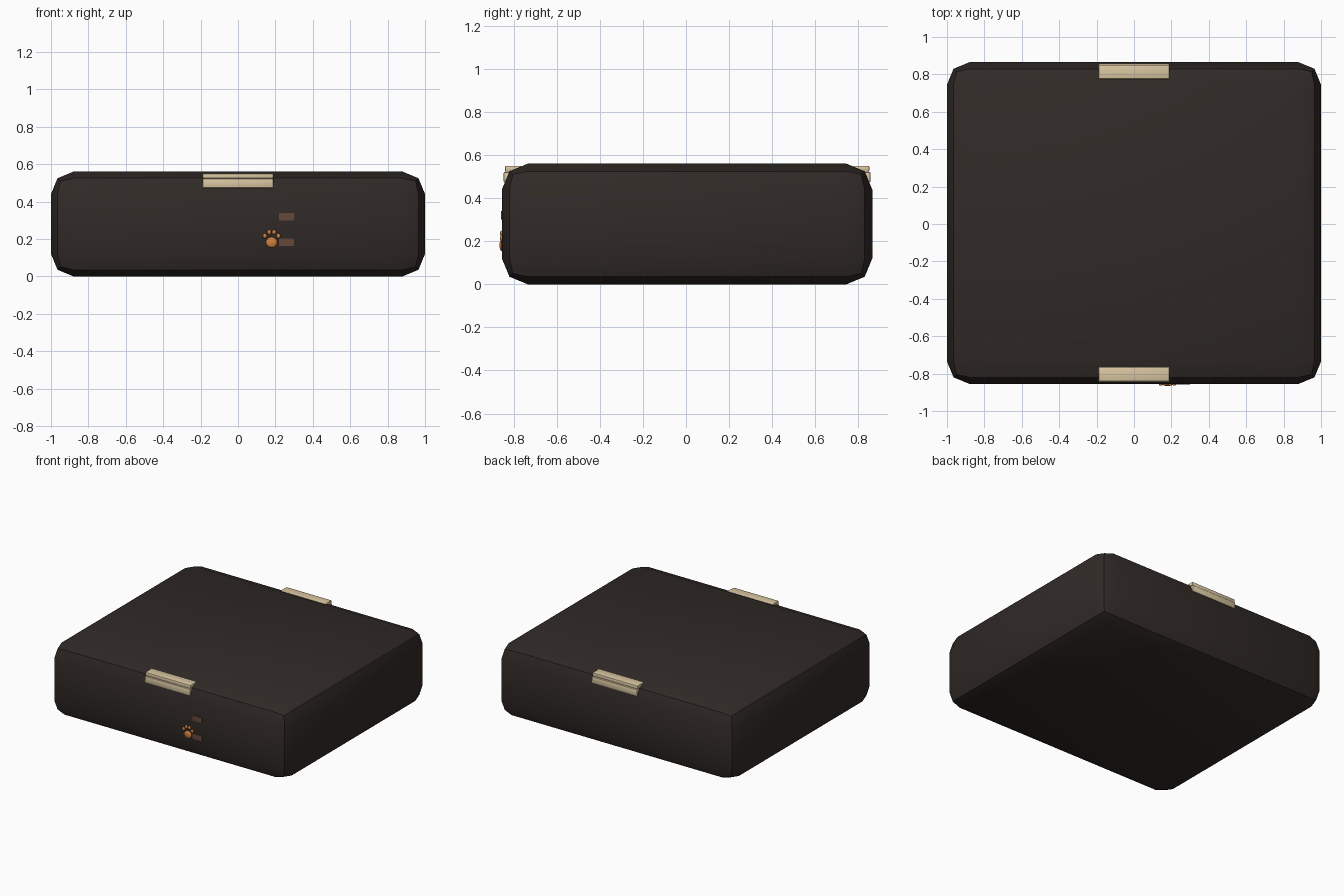
import bpy, math

if "Cube" in bpy.data.objects:
    bpy.data.objects.remove(bpy.data.objects["Cube"])

def material(name, color):
    m = bpy.data.materials.new(name)
    m.diffuse_color = (*color, 1)
    m.use_nodes = True
    m.node_tree.nodes["Principled BSDF"].inputs["Base Color"].default_value = m.diffuse_color
    return m

DARK = material("dark_brown", (0.030, 0.023, 0.020))
CREAM = material("cream", (0.70, 0.57, 0.36))
BROWN = material("brown", (0.13, 0.065, 0.04))
ORANGE = material("orange", (0.62, 0.22, 0.05))

def finish(ob, name, mat):
    ob.name = name
    ob.data.materials.append(mat)
    bpy.ops.object.shade_smooth_by_angle(angle=math.radians(30))
    return ob

def box(name, lo, hi, mat, bevel=0, segments=2):
    center = [(a + b) / 2 for a, b in zip(lo, hi)]
    bpy.ops.mesh.primitive_cube_add(size=1, location=center)
    ob = bpy.context.object
    ob.scale = [b - a for a, b in zip(lo, hi)]
    bpy.ops.object.transform_apply(location=False, rotation=False, scale=True)
    if bevel:
        mod = ob.modifiers.new("bevel", "BEVEL")
        mod.width, mod.segments = bevel, segments
        bpy.ops.object.modifier_apply(modifier="bevel")
    return finish(ob, name, mat)

def pad(name, x, z, rx, rz, depth):
    bpy.ops.mesh.primitive_uv_sphere_add(segments=16, ring_count=10, radius=1,
                                         location=(x, FRONT, z))
    ob = bpy.context.object
    ob.scale = (rx, depth, rz)
    return finish(ob, name, mat=ORANGE)

FRONT, BACK = -0.855, 0.865
MID = (FRONT + BACK) / 2

# Cushion body with a two-step rounded edge
box("cushion_body", (-1, FRONT, 0), (1, BACK, 0.56), DARK, 0.12)

# Folded clips on the front and back top edges
for side, label in ((-1, "front"), (1, "back")):
    def span(a, b):
        return sorted((MID + side * a, MID + side * b))
    y0, y1 = span(0.77, 0.846)
    box(label + "_clip_top", (-0.19, y0, 0.523), (0.19, y1, 0.55), CREAM, 0.006)
    y0, y1 = span(0.80, 0.852)
    box(label + "_clip_flap", (-0.19, y0, 0.473), (0.19, y1, 0.522), CREAM, 0.006)

# Small tabs on the front face
for z, label in ((0.32, "upper"), (0.182, "lower")):
    box(label + "_tab", (0.22, FRONT - 0.004, z - 0.02), (0.30, FRONT + 0.02, z + 0.02), BROWN)

# Paw-shaped ornament: one big pad and four toes
pad("paw_pad", 0.18, 0.182, 0.031, 0.028, 0.011)
for i, (dx, z) in enumerate(((-0.036, 0.216), (-0.013, 0.236), (0.013, 0.236), (0.036, 0.216))):
    pad(f"paw_toe_{i + 1}", 0.18 + dx, z, 0.011, 0.013, 0.009)
